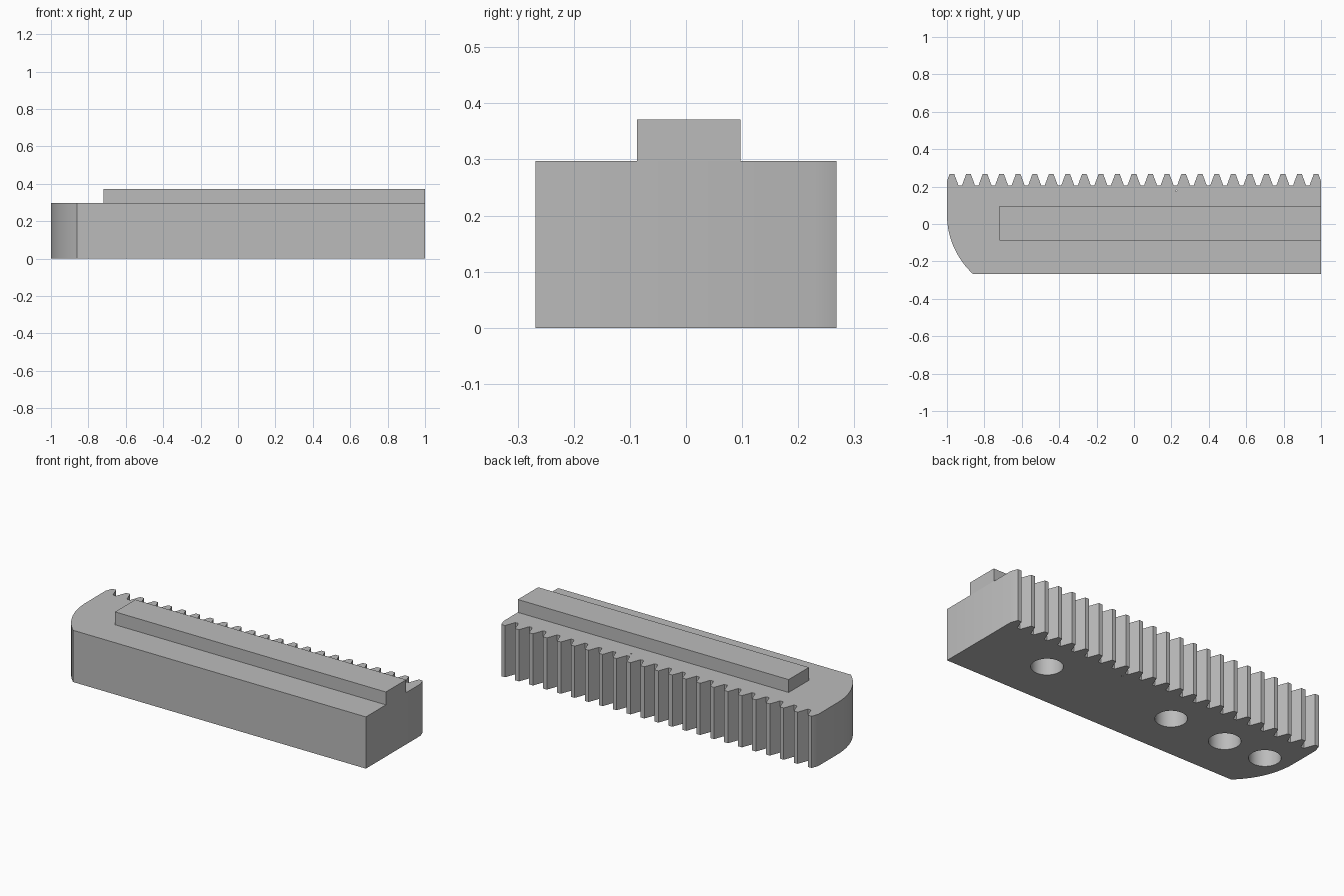
import bpy, bmesh, math

if "Cube" in bpy.data.objects:
    bpy.data.objects.remove(bpy.data.objects["Cube"], do_unlink=True)

FRONT, TIP, ROOT = -0.268, 0.268, 0.207   # y limits of the bar and teeth
TOP, RAIL_TOP = 0.297, 0.371
PITCH, TIP_HALF, ROOT_HALF = 0.0885, 0.012, 0.0345

grey = bpy.data.materials.new("plain grey")
grey.use_nodes = True
grey.diffuse_color = (0.5, 0.5, 0.5, 1)
grey.node_tree.nodes["Principled BSDF"].inputs["Base Color"].default_value = (0.5, 0.5, 0.5, 1)


def prism(name, outline, z0, z1):
    """Extrude a counter-clockwise outline from z0 up to z1."""
    bm = bmesh.new()
    face = bm.faces.new([bm.verts.new((x, y, z0)) for x, y in outline])
    new = bmesh.ops.extrude_face_region(bm, geom=[face])["geom"]
    bmesh.ops.translate(bm, vec=(0, 0, z1 - z0),
                        verts=[v for v in new if isinstance(v, bmesh.types.BMVert)])
    bmesh.ops.recalc_face_normals(bm, faces=bm.faces)
    mesh = bpy.data.meshes.new(name)
    bm.to_mesh(mesh)
    bm.free()
    mesh.materials.append(grey)
    obj = bpy.data.objects.new(name, mesh)
    bpy.context.collection.objects.link(obj)
    return obj


def circle(cx, cy, r, n):
    return [(cx + r * math.cos(2 * math.pi * i / n), cy + r * math.sin(2 * math.pi * i / n))
            for i in range(n)]


# Toothed back edge, from +x to -x, with the end teeth cut at x = +-1
slope = (TIP - ROOT) / (ROOT_HALF - TIP_HALF)
end_y = TIP - slope * (1 - 11 * PITCH - TIP_HALF)
teeth = [(1, end_y)]
for k in range(11, -12, -1):
    c = k * PITCH
    for dx, y in ((ROOT_HALF, ROOT), (TIP_HALF, TIP), (-TIP_HALF, TIP), (-ROOT_HALF, ROOT)):
        if abs(c + dx) < 1:
            teeth.append((c + dx, y))
teeth.append((-1, end_y))

# Rounded nose from the -x side to the front face
nose_dx, nose_y = 0.14, 0.05
drop = nose_y - FRONT
radius = (nose_dx ** 2 + drop ** 2) / (2 * nose_dx)
sweep = math.asin(drop / radius)
nose = [(-1 + radius * (1 - math.cos(sweep * i / 16)), nose_y - radius * math.sin(sweep * i / 16))
        for i in range(17)]

rack = prism("toothed_bar", teeth + nose + [(1, FRONT)], 0, TOP)
rail = prism("guide_rail", [(-0.72, -0.087), (1, -0.087), (1, 0.097), (-0.72, 0.097)], TOP, RAIL_TOP)

# Blind mounting holes in the underside and a tiny pin hole through the bar
cutters = [prism("hole_cutter", circle(x, 0.005, 0.082, 48), -0.1, 0.2)
           for x in (0.574, -0.239, -0.59, -0.853)]
cutters.append(prism("pin_cutter", circle(0.225, 0.177, 0.004, 8), -0.1, 0.5))
bpy.context.view_layer.objects.active = rack
for cutter in cutters:
    cutter.hide_render = True
    mod = rack.modifiers.new("hole", 'BOOLEAN')
    mod.operation, mod.solver, mod.object = 'DIFFERENCE', 'EXACT', cutter
    bpy.ops.object.modifier_apply(modifier=mod.name)
    bpy.data.objects.remove(cutter, do_unlink=True)

# Smooth curved walls, keep corners sharp
for obj in bpy.context.selected_objects:
    obj.select_set(False)
rack.select_set(True)
bpy.ops.object.shade_smooth_by_angle(angle=math.radians(30))
